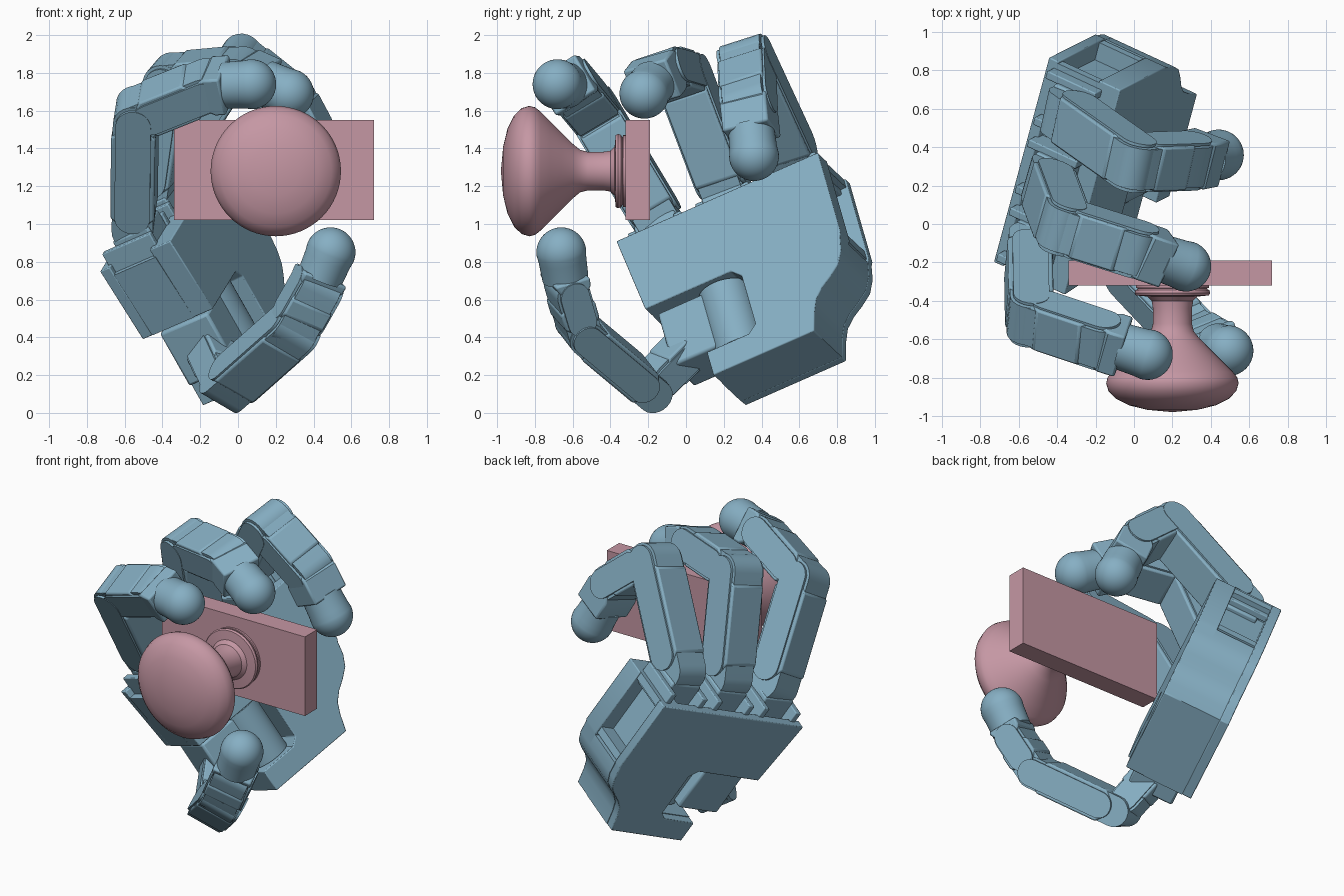
import bpy, bmesh, math
from mathutils import Vector, Matrix

if "Cube" in bpy.data.objects:
    bpy.data.objects.remove(bpy.data.objects["Cube"])


def material(name, col):
    m = bpy.data.materials.new(name)
    m.diffuse_color = (*col, 1)
    m.use_nodes = True
    m.node_tree.nodes["Principled BSDF"].inputs["Base Color"].default_value = m.diffuse_color
    return m


BLUE = material("blue_shell", (0.24, 0.43, 0.55))
PINK = material("pink_metal", (0.56, 0.31, 0.37))


def frame(o, x, y, z):
    m = Matrix((x, y, z)).transposed().to_4x4()
    m.translation = o
    return m


def finish(name, bm, mat, bevel=0.0):
    bmesh.ops.recalc_face_normals(bm, faces=bm.faces)
    me = bpy.data.meshes.new(name)
    bm.to_mesh(me)
    bm.free()
    ob = bpy.data.objects.new(name, me)
    bpy.context.collection.objects.link(ob)
    me.materials.append(mat)
    if bevel:
        b = ob.modifiers.new("bevel", "BEVEL")
        b.width, b.segments, b.limit_method = bevel, 2, 'ANGLE'
        b.angle_limit = math.radians(40)
    bpy.context.view_layer.objects.active = ob
    bpy.ops.object.select_all(action='DESELECT')
    ob.select_set(True)
    bpy.ops.object.shade_smooth_by_angle(angle=math.radians(32))
    return ob


def prism(name, pts, a, b, fr, mat=BLUE, bevel=0.0):
    """Outline pts in the frame's xy, extruded from a to b along its z."""
    bm = bmesh.new()
    lo = [bm.verts.new(fr @ Vector((x, y, a))) for x, y in pts]
    hi = [bm.verts.new(fr @ Vector((x, y, b))) for x, y in pts]
    bm.faces.new(lo)
    bm.faces.new(hi)
    n = len(pts)
    for i in range(n):
        j = (i + 1) % n
        bm.faces.new((lo[i], lo[j], hi[j], hi[i]))
    return finish(name, bm, mat, bevel)


def rect(x0, x1, y0, y1):
    return [(x0, y0), (x1, y0), (x1, y1), (x0, y1)]


def lathe(name, prof, origin, axis, mat=BLUE, steps=48):
    """Profile of (height, radius) pairs spun about an axis."""
    rot = Vector(axis).to_track_quat('Z', 'Y').to_matrix().to_4x4()
    fr = Matrix.Translation(origin) @ rot
    bm = bmesh.new()
    vs = [bm.verts.new((r, 0, h)) for h, r in prof]
    es = [bm.edges.new(e) for e in zip(vs, vs[1:])]
    bmesh.ops.spin(bm, geom=vs + es, cent=(0, 0, 0), axis=(0, 0, 1),
                   angle=math.tau, steps=steps)
    bmesh.ops.remove_doubles(bm, verts=bm.verts, dist=1e-4)
    bm.transform(fr)
    return finish(name, bm, mat)


def capsule(h, l0, l1):
    """Outline with half-round ends of radius h centred on y = l0 and l1."""
    top = [(h * math.cos(t), l1 + h * math.sin(t)) for t in [math.pi * i / 12 for i in range(13)]]
    return top + [(-x, l0 + l1 - y) for x, y in top]


# Door plate and knob
prism("door_plate", rect(-0.34, 0.72, 1.02, 1.55), 0.19, 0.32,
      frame((0, 0, 0), Vector((1, 0, 0)), Vector((0, 0, 1)), Vector((0, -1, 0))), PINK)
lathe("door_knob", [(.31, 0), (.32, .19), (.333, .19), (.336, .178), (.345, .192), (.36, .197),
                    (.372, .19), (.378, .13), (.40, .108), (.44, .102), (.52, .102), (.56, .112),
                    (.60, .145), (.66, .205), (.72, .265), (.77, .315), (.80, .338), (.83, .345),
                    (.87, .333), (.91, .295), (.945, .225), (.968, .13), (.98, 0)],
      (0.2, 0, 1.28), (0, -1, 0), PINK, 64)

# Palm frame: u across, v toward the fingers, n out of the palm
U = Vector((0.24, 0.888, 0.391)).normalized()
N = Vector((0.844, -0.39, 0.367))
N = (N - N.dot(U) * U).normalized()
V = N.cross(U)
PALM = frame((-0.36, -0.37, 0.91), U, V, N)


def at(u, v, n):
    return PALM @ Vector((u, v, n))


def palm_outline(side, top):
    return [(0, top), (side, top), (side, -.5), (1.19, -.52), (1.175, -.6), (1.14, -.67), (1.08, -.72),
            (1.02, -.76), (.97, -.81), (.94, -.88), (.91, -.985), (.31, -.985), (.31, -.84),
            (.56, -.84), (.61, -.8), (.61, -.5), (.56, -.45), (.05, -.45)]


# Palm: front and back plates around a recessed core
prism("palm_front", palm_outline(1.2, 0), -0.13, 0, PALM, bevel=.006)
prism("palm_core", palm_outline(1.09, -.05), -0.38, -0.12, PALM)
prism("palm_back", palm_outline(1.2, 0), -0.44, -0.38, PALM, bevel=.006)
for i, v in enumerate((-.5, -.05)):
    prism(f"palm_side_rib_{i}", rect(1.05, 1.19, v, v + .05), -.39, -.12, PALM)

# Thumb motor in the palm notch
prism("thumb_motor", rect(.09, .42, -.80, -.47), -.36, -.06, PALM, bevel=.015)
lathe("thumb_motor_drum", [(0, 0), (0, .14), (.37, .14), (.37, 0)], at(.45, -.83, -.16), V)


def link(name, p, q, axis, w, d, last=False):
    """Rounded motor body with a wider bracket shell and side plates."""
    y = (q - p).normalized()
    z = (axis - axis.dot(y) * y).normalized()
    fr = frame(p, y.cross(z), y, z)
    L = (q - p).length
    h = d / 2
    if last:
        prism(name + "_body", rect(-h * .8, h * .8, -.04, L - .1), -w * .42, w * .42, fr, bevel=.01)
        shell = [(-h, .06), (-h * .5, -.03), (h * .6, -.03), (h, .03), (h, L - .07), (-h, L - .07)]
        prism(name + "_shell", shell, -w / 2, w / 2, fr, bevel=.012)
    else:
        prism(name + "_body", capsule(h * .93, 0, L), -w * .42, w * .42, fr)
        c = .06
        shell = [(-h, c + .03), (-h + c, .03), (h - c, .03), (h, c + .03),
                 (h, L - c - .02), (h - c, L - .03), (-h + c, L - .03), (-h, L - c - .02)]
        prism(name + "_shell", shell, -w * .46, w * .46, fr, bevel=.01)
        for s in (-1, 1):
            a, b = sorted((s * w * .44, s * w * .5))
            prism(f"{name}_side_plate_{s}", capsule(h * .8, .1, L), a, b, fr)
    return y


def digit(name, pts, w=.27, d=.235, axis=None):
    """Chain of links through the joints, ending in a round pad at the last point."""
    pts = [Vector(p) for p in pts]
    a, b, c, tip = pts
    axis = axis or (b - a).cross(c - b).normalized()
    link(f"{name}_lower_link", a, b, axis, w, d)
    link(f"{name}_middle_link", b, c, axis, w * .98, d * .97)
    end = tip - (tip - c).normalized() * .06
    y = link(f"{name}_end_link", c, end, axis, w * .95, d * .95, True)
    r = .132
    prof = [(-.15, 0), (-.15, .122), (-.04, .127)]
    prof += [(r * math.sin(t), r * math.cos(t)) for t in [math.pi / 2 * i / 12 for i in range(13)]]
    lathe(f"{name}_tip", prof, tip, y)


# Fingers: middle joint, end joint, tip
FINGERS = {
    "index_finger": (.2, [(-.545, -.48, 1.58), (-.17, -.605, 1.73), (.07, -.68, 1.74)]),
    "middle_finger": (.6, [(-.37, -.01, 1.77), (.01, -.13, 1.805), (.27, -.22, 1.69)]),
    "outer_finger": (1.0, [(.0, .32, 1.87), (.29, .33, 1.64), (.44, .36, 1.36)]),
}
for name, (u, joints) in FINGERS.items():
    root = at(u, .12, -.215)
    digit(name, [root] + joints)
    # Knuckle mount with hinge ears on the palm edge
    prism(name + "_mount", rect(u - .12, u + .12, -.1, .1), -.33, -.11, PALM, bevel=.012)
    for s in (-1, 1):
        prism(f"{name}_ear_{s}", rect(u + s * .135 - .022, u + s * .135 + .022, -.08, .07),
              -.4, -.1, PALM, bevel=.006)

# Thumb: swivel arm, knuckle block, then three links and a tip
A, B, C, T = [Vector(p) for p in ((-.06, -.2, .135), (.285, -.565, .44), (.41, -.63, .66), (.49, -.66, .85))]
link("thumb_swivel", at(.22, -.63, -.2), A + Vector((-.02, .05, .05)), U, .2, .2)
digit("thumb", [A, B, C, T], .265, .205, Vector((.75, .35, -.45)))
